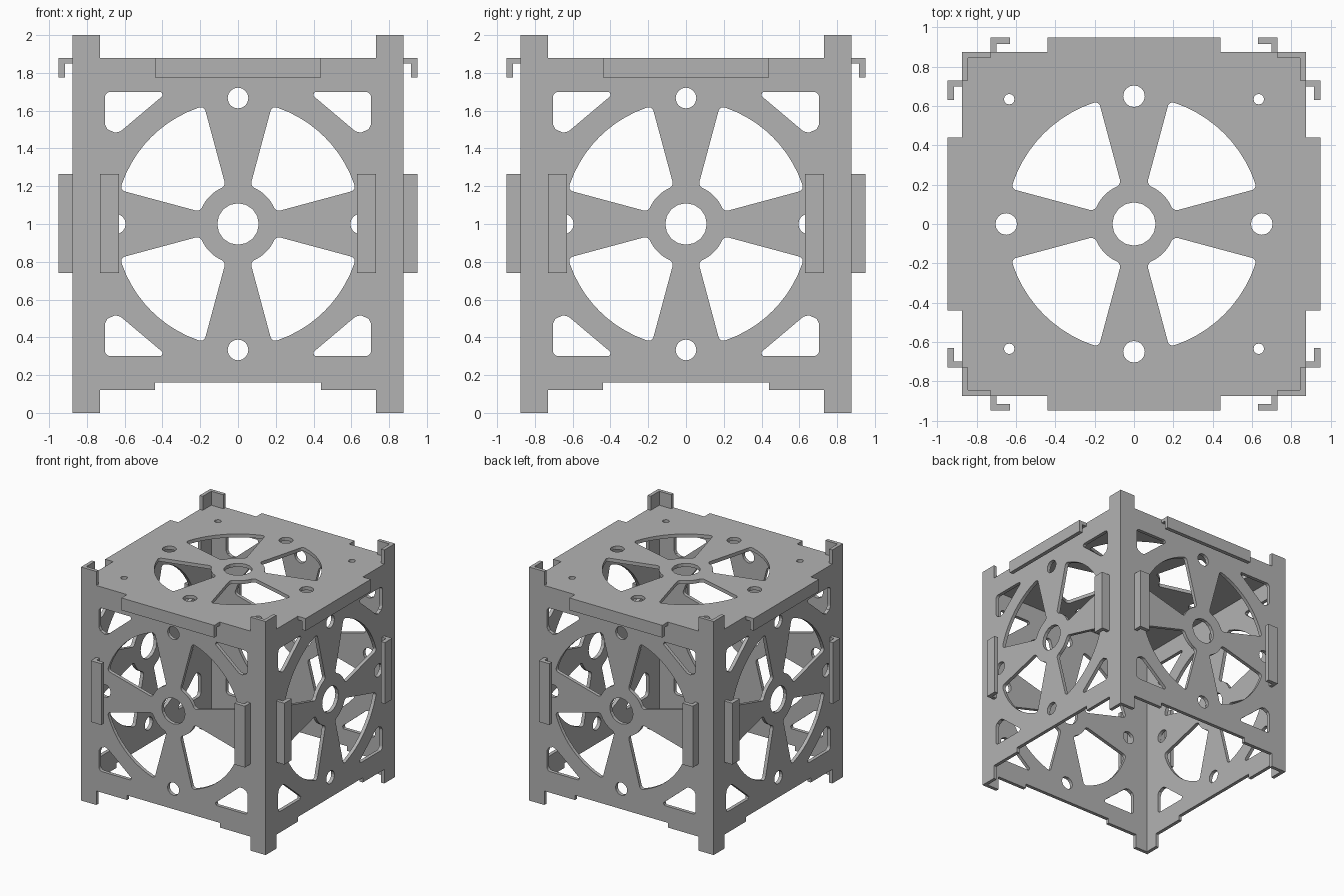
import bpy, bmesh
from math import sin, cos, tan, pi, radians
from mathutils import Vector, Matrix

if "Cube" in bpy.data.objects:
    bpy.data.objects.remove(bpy.data.objects["Cube"], do_unlink=True)

metal = bpy.data.materials.new("grey_metal")
metal.use_nodes = True
GREY = (0.45, 0.45, 0.45, 1)
metal.diffuse_color = GREY
metal.node_tree.nodes["Principled BSDF"].inputs["Base Color"].default_value = GREY

T = 0.03        # sheet thickness
W = 0.875       # half width of the frame
POST = 0.73     # inner edge of the corner posts
TAB = 0.44      # half length of the top tabs
OUT = 0.95      # outer reach of tabs and clips
LIP = 0.035     # thickness of folded lips


def turn(k):
    return Matrix.Rotation(k * pi / 2, 4, 'Z')


def rotate2d(points, k):
    return [tuple((turn(k) @ Vector((x, y, 0)))[:2]) for x, y in points]


def circle(cx, cy, r, n=16):
    return [(cx + r * cos(2 * pi * i / n), cy + r * sin(2 * pi * i / n)) for i in range(n)]


def fillet(corners, steps=5):
    """Round each (x, y, radius) corner of a polygon."""
    out = []
    for i, (x, y, r) in enumerate(corners):
        p = Vector((x, y))
        if r == 0:
            out.append((x, y))
            continue
        u = (Vector(corners[i - 1][:2]) - p).normalized()
        v = (Vector(corners[(i + 1) % len(corners)][:2]) - p).normalized()
        half = u.angle(v) / 2
        centre = p + (u + v).normalized() * (r / sin(half))
        a = p + u * (r / tan(half)) - centre
        b = p + v * (r / tan(half)) - centre
        for s in range(steps + 1):
            out.append(tuple(centre + a.lerp(b, s / steps).normalized() * r))
    return out


def sector(inner=0.21, outer=0.65):
    """Window between two spokes, in the first quadrant."""
    def arc(r, edge, gap, radius, n):
        a, b = radians(edge), radians(90 - edge)
        angles = [a + gap + (b - a - 2 * gap) * i / n for i in range(n + 1)]
        ends = [(r * cos(t), r * sin(t), radius) for t in (a, b)]
        return [ends[0]] + [(r * cos(t), r * sin(t), 0) for t in angles] + [ends[1]]
    return fillet(arc(outer, 16, 0.05, 0.025, 10) + arc(inner, 18, 0.17, 0.03, 5)[::-1])


def sheet(name, outline, holes, thickness, matrix):
    """Flat sheet with holes, centred on its own plane."""
    curve = bpy.data.curves.new(name, 'CURVE')
    curve.dimensions, curve.fill_mode = '2D', 'BOTH'
    curve.extrude = thickness / 2
    for loop in [outline] + holes:
        spline = curve.splines.new('POLY')
        spline.points.add(len(loop) - 1)
        for point, (x, y) in zip(spline.points, loop):
            point.co = (x, y, 0, 1)
        spline.use_cyclic_u = True
        spline.use_smooth = False
    temp = bpy.data.objects.new(name + "_temp", curve)
    bpy.context.collection.objects.link(temp)
    graph = bpy.context.evaluated_depsgraph_get()
    mesh = bpy.data.meshes.new_from_object(temp.evaluated_get(graph))
    bpy.data.objects.remove(temp, do_unlink=True)
    bpy.data.curves.remove(curve)
    bm = bmesh.new()
    bm.from_mesh(mesh)
    bmesh.ops.remove_doubles(bm, verts=bm.verts, dist=0.0005)
    bmesh.ops.recalc_face_normals(bm, faces=bm.faces)
    for face in bm.faces:
        face.smooth = False
    bm.to_mesh(mesh)
    bm.free()
    mesh.transform(matrix)
    mesh.materials.clear()
    mesh.materials.append(metal)
    obj = bpy.data.objects.new(name, mesh)
    bpy.context.collection.objects.link(obj)
    return obj


def upright(name, outline, z0, z1, k):
    """Vertical extrusion of a plan outline, turned to side k."""
    return sheet(name, outline, [], z1 - z0, turn(k) @ Matrix.Translation((0, 0, (z0 + z1) / 2)))


# Shared wheel-shaped cutouts
wheel = [rotate2d(sector(), k) for k in range(4)] + [circle(0, 0, 0.11)]

# Side panel: wheel, four round holes, corner windows, recessed lower edge
window = fillet([(0.705, 0.70, 0.03), (0.705, 0.42, 0.055), (0.373, 0.70, 0.015)])
side_holes = wheel + [[(x * sx, y * sy) for x, y in window] for sx in (1, -1) for sy in (1, -1)]
side_holes += [circle(s * 0.65, 0, 0.055) for s in (1, -1)]
side_holes += [circle(0, s * 0.667, 0.055) for s in (1, -1)]
side_outline = [(-POST, -0.88), (-TAB, -0.88), (-TAB, -0.84), (TAB, -0.84),
                (TAB, -0.88), (POST, -0.88), (POST, 0.85), (-POST, 0.85)]

# Plan outlines of the corner post and the side clip
I = W - T
post_outline = [(POST, -W), (W, -W), (W, -POST), (I, -POST), (I, -I), (POST, -I)]
clip_outline = [(POST, -W), (POST, -OUT), (0.63, -OUT), (0.63, LIP - OUT),
                (0.70, LIP - OUT), (0.70, -W)]
lip_outline = [(-TAB, -OUT), (TAB, -OUT), (TAB, LIP - OUT), (-TAB, LIP - OUT)]

sides = ["front", "left", "back", "right"]
corners = ["front_left", "back_left", "back_right", "front_right"]
for k in range(4):
    stand = turn(k) @ Matrix.Translation((0, T / 2 - W, 1)) @ Matrix.Rotation(pi / 2, 4, 'X')
    sheet(sides[k] + "_panel", side_outline, side_holes, T, stand)
    upright(corners[k] + "_post", post_outline, 0, 2, k)
    upright(sides[k] + "_top_lip", lip_outline, 1.775, 1.85, k)
    for label, s in (("a", 1), ("b", -1)):
        upright(f"{sides[k]}_clip_{label}", [(x * s, y) for x, y in clip_outline], 0.74, 1.265, k)

# Top plate: tabs on each side, notched around the posts
quarter = [(-TAB, -W), (-TAB, -OUT), (TAB, -OUT), (TAB, -W), (POST, -W),
           (POST, -I), (I, -I), (I, -POST), (W, -POST)]
top_outline = [p for k in range(4) for p in rotate2d(quarter, k)]
top_holes = wheel + [rotate2d(circle(0.65, 0, 0.055), k) for k in range(4)]
top_holes += [rotate2d(circle(0.635, 0.635, 0.027, 12), k) for k in range(4)]
sheet("top_plate", top_outline, top_holes, T, Matrix.Translation((0, 0, 1.88 - T / 2)))
